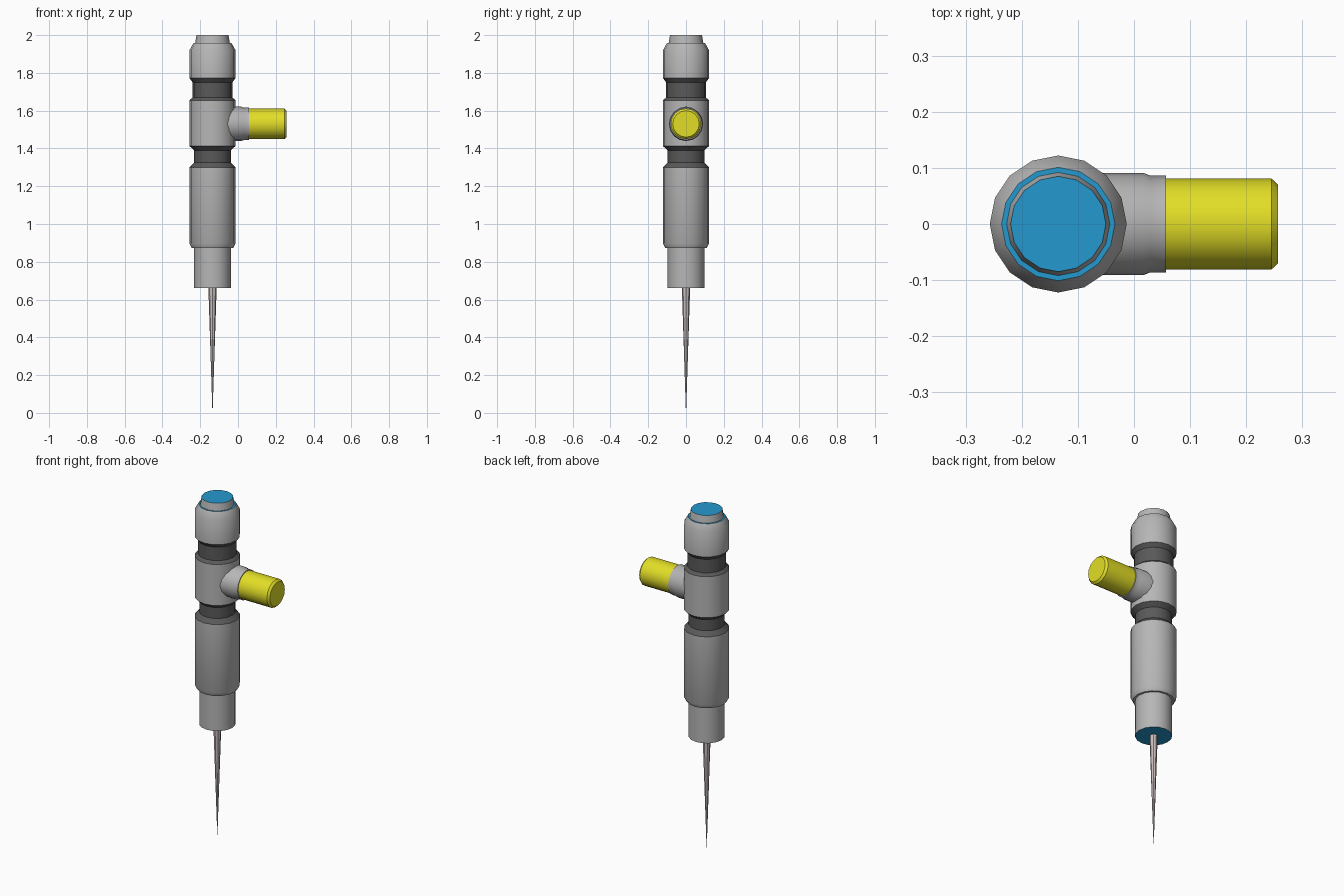
import bpy, math
from mathutils import Matrix

cube = bpy.data.objects.get("Cube")
if cube:
    bpy.data.objects.remove(cube, do_unlink=True)

AXIS_X = -0.135
ARM_Z = 1.53


def material(name, rgb):
    m = bpy.data.materials.new(name)
    m.use_nodes = True
    m.diffuse_color = (*rgb, 1)
    m.node_tree.nodes["Principled BSDF"].inputs["Base Color"].default_value = (*rgb, 1)
    return m


GREY = material("grey metal", (0.47, 0.47, 0.47))
DARK = material("dark grey", (0.10, 0.10, 0.10))
BLUE = material("blue face", (0.018, 0.32, 0.62))
YELLOW = material("yellow plastic", (0.76, 0.73, 0.02))
NEEDLE = material("pale needle steel", (0.60, 0.52, 0.52))


def lathe(name, profile, mats, sides, matrix, rule=None):
    """Revolve (radius, height) points into a capped solid, shaded smooth by angle."""
    verts, faces = [], []
    for r, z in profile:
        for i in range(sides):
            a = 2 * math.pi * i / sides
            verts.append(matrix @ Matrix.Rotation(a, 4, 'Z') @ Matrix.Translation((r, 0, z)).translation)
    for k in range(len(profile) - 1):
        for i in range(sides):
            j = (i + 1) % sides
            a, b = k * sides, (k + 1) * sides
            faces.append((a + i, a + j, b + j, b + i))
    top = (len(profile) - 1) * sides
    faces.append(tuple(reversed(range(sides))))
    faces.append(tuple(range(top, top + sides)))
    mesh = bpy.data.meshes.new(name)
    mesh.from_pydata(verts, [], faces)
    for m in mats:
        mesh.materials.append(m)
    mesh.update()
    if rule:
        for p in mesh.polygons:
            p.material_index = rule(p)
    ob = bpy.data.objects.new(name, mesh)
    bpy.context.collection.objects.link(ob)
    bpy.ops.object.select_all(action='DESELECT')
    ob.select_set(True)
    bpy.context.view_layer.objects.active = ob
    bpy.ops.object.shade_smooth_by_angle(angle=math.radians(30))
    return ob


upright = Matrix.Translation((AXIS_X, 0, 0))
sideways = Matrix.Translation((0, 0, ARM_Z)) @ Matrix.Rotation(math.pi / 2, 4, 'Y')

# Main body: nozzle, barrel, two grooves, collar and stepped cap
body_profile = [
    (0.098, 0.66), (0.098, 0.873), (0.110, 0.873), (0.122, 0.897),
    (0.122, 1.30), (0.098, 1.325), (0.098, 1.39), (0.122, 1.413),
    (0.122, 1.655), (0.105, 1.67), (0.105, 1.75), (0.122, 1.772),
    (0.122, 1.92), (0.101, 1.958), (0.092, 1.958), (0.085, 2.0),
]


def body_colour(p):
    z = p.center.z
    if z < 0.67 or (p.normal.z > 0.9 and z > 1.95):
        return 2
    return 1 if 1.305 < z < 1.41 or 1.657 < z < 1.77 else 0


lathe("body", body_profile, [GREY, DARK, BLUE], 16, upright, body_colour)

# Tapered needle below the nozzle
lathe("needle", [(0.0005, 0.0), (0.022, 0.665)], [NEEDLE], 8, upright)

# Side port and its coloured connector
lathe("side_port", [(0.091, -0.10), (0.091, 0.017), (0.086, 0.03), (0.086, 0.057)],
      [GREY], 16, sideways)
lathe("connector", [(0.081, 0.03), (0.081, 0.245), (0.070, 0.257)],
      [YELLOW], 16, sideways)
